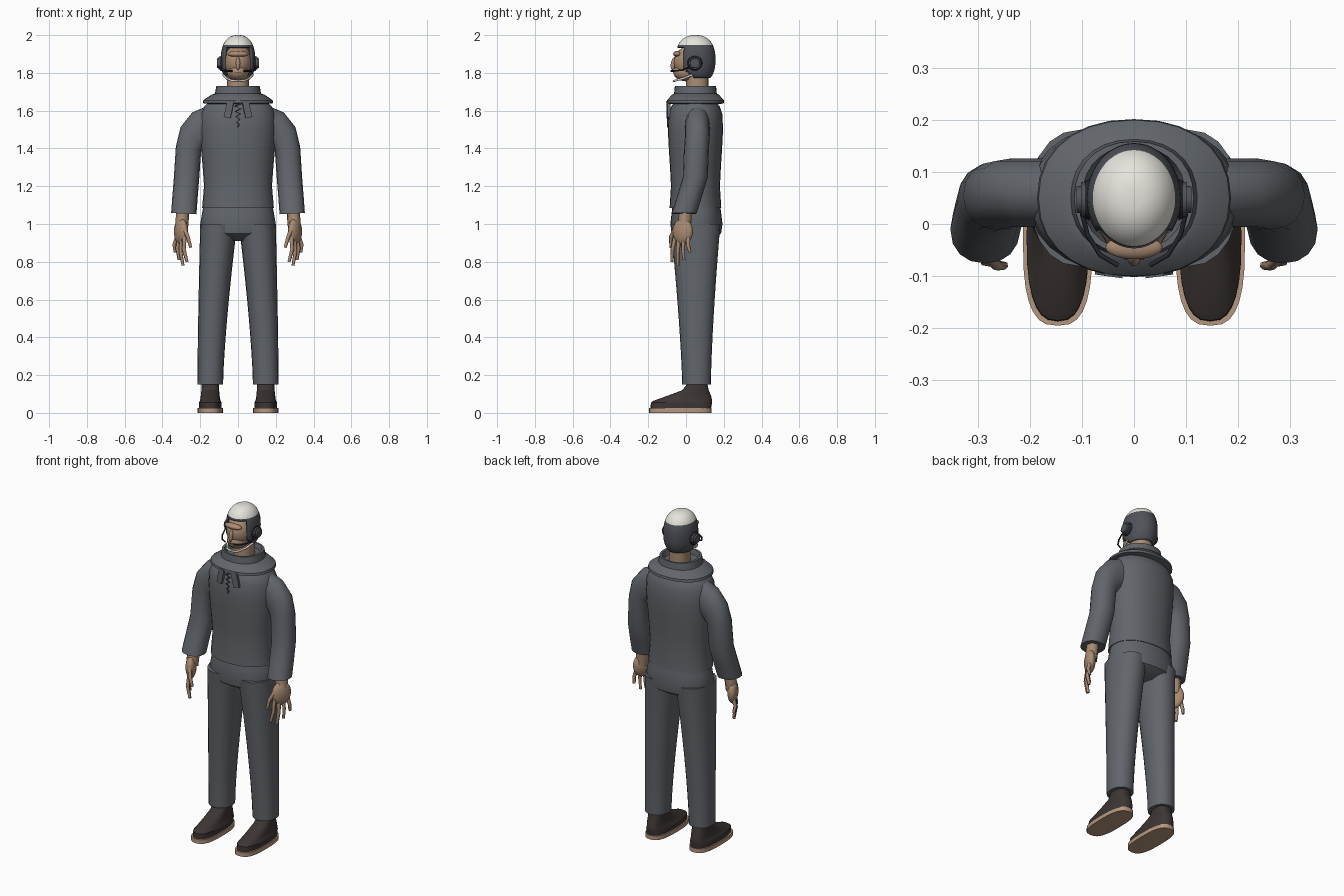
import bpy, bmesh
from math import sin, cos, radians, pi, copysign
from mathutils import Vector, Euler, Matrix

default_cube = bpy.data.objects.get("Cube")
if default_cube:
    bpy.data.objects.remove(default_cube, do_unlink=True)


def material(name, red, green, blue):
    mat = bpy.data.materials.new(name)
    mat.use_nodes = True
    colour = (red, green, blue, 1)
    mat.diffuse_color = colour
    mat.node_tree.nodes["Principled BSDF"].inputs["Base Color"].default_value = colour
    return mat


suit_grey = material("suit grey", .12, .13, .145)
helmet_grey = material("helmet grey", .08, .085, .1)
dome_white = material("dome white", .78, .77, .71)
skin_tone = material("skin", .4, .26, .17)
sole_tan = material("sole tan", .46, .31, .21)
shoe_brown = material("shoe brown", .045, .036, .033)
headset_black = material("headset black", .02, .02, .03)


def finish(name, bm, *materials, angle=40):
    """Turn a bmesh into a smooth shaded object with sharp creases."""
    bmesh.ops.recalc_face_normals(bm, faces=bm.faces)
    mesh = bpy.data.meshes.new(name)
    bm.to_mesh(mesh)
    bm.free()
    for mat in materials:
        mesh.materials.append(mat)
    obj = bpy.data.objects.new(name, mesh)
    bpy.context.collection.objects.link(obj)
    bpy.ops.object.select_all(action='DESELECT')
    obj.select_set(True)
    bpy.context.view_layer.objects.active = obj
    bpy.ops.object.shade_smooth_by_angle(angle=radians(angle))
    return obj


def pair(obj):
    """Repeat a left part on the right side."""
    obj.modifiers.new("other side", 'MIRROR')


def ring(centre, half_width, half_depth, tilt=0):
    return Vector(centre), half_width, half_depth, tilt


def span(z, half_width, front, back, x=0):
    return ring((x, (front + back) / 2, z), half_width, (back - front) / 2)


def add_loops(bm, rings, sides, power):
    """Bridge superellipse rings into an open skin; returns loops and faces."""
    loops, faces = [], []
    for centre, half_width, half_depth, tilt in rings:
        turn = Euler((0, -radians(tilt), 0)).to_matrix()
        loop = []
        for i in range(sides):
            c, s = cos(2 * pi * i / sides), sin(2 * pi * i / sides)
            across = half_width * copysign(abs(c) ** (2 / power), c)
            along = half_depth * copysign(abs(s) ** (2 / power), s)
            loop.append(bm.verts.new(centre + turn @ Vector((across, along, 0))))
        loops.append(loop)
    for low, high in zip(loops, loops[1:]):
        for i in range(sides):
            faces.append(bm.faces.new((low[i - 1], low[i], high[i], high[i - 1])))
    return loops, faces


def loft(name, rings, mat, sides=28, power=2.2, angle=40):
    bm = bmesh.new()
    loops, faces = add_loops(bm, rings, sides, power)
    bm.faces.new(loops[0])
    bm.faces.new(loops[-1])
    return finish(name, bm, mat, angle=angle)


def shape(name, kind, centre, size, mat, turn=(0, 0, 0)):
    """A ball, block or drum with the given half sizes and turn in degrees."""
    bm = bmesh.new()
    if kind == "ball":
        bmesh.ops.create_uvsphere(bm, u_segments=24, v_segments=16, radius=1)
    elif kind == "block":
        bmesh.ops.create_cube(bm, size=2)
    else:
        bmesh.ops.create_cone(bm, segments=20, radius1=1, radius2=.9, depth=2, cap_ends=True)
    rotation = Euler([radians(a) for a in turn])
    bm.transform(Matrix.LocRotScale(Vector(centre), rotation, Vector(size)))
    return finish(name, bm, mat)


def tube(name, points, radius, mat, tip=1):
    """A round rod along points, tapering towards its tip."""
    curve = bpy.data.curves.new(name, 'CURVE')
    curve.dimensions = '3D'
    curve.bevel_depth = radius
    curve.bevel_resolution = 1
    curve.use_fill_caps = True
    spline = curve.splines.new('POLY')
    last = len(points) - 1
    spline.points.add(last)
    for i, (target, place) in enumerate(zip(spline.points, points)):
        target.co = (*place, 1)
        target.radius = 1 + (tip - 1) * i / last
    curve.materials.append(mat)
    rod = bpy.data.objects.new(name, curve)
    bpy.context.collection.objects.link(rod)
    bpy.ops.object.select_all(action='DESELECT')
    rod.select_set(True)
    bpy.context.view_layer.objects.active = rod
    bpy.ops.object.convert(target='MESH')
    return bpy.context.view_layer.objects.active


# Jacket and trouser seat: depth follows width
body_y = .05
jacket = [(1.085, .19), (1.2, .18), (1.3, .187), (1.4, .196), (1.5, .203),
          (1.58, .198), (1.62, .18), (1.66, .14)]
loft("jacket", [ring((0, body_y, z), w, .72 * w) for z, w in jacket], suit_grey)
seat = [(1.11, .18), (1.06, .19), (1, .2), (.95, .19), (.91, .1)]
loft("trouser_seat", [ring((0, body_y + .005, z), w, .69 * w) for z, w in seat], suit_grey)

# Cape and standing collar, hollow at the top
collar = [(1.635, .15), (1.64, .187), (1.655, .184), (1.685, .14), (1.69, .122),
          (1.73, .115), (1.73, .1), (1.7, .09)]
loft("collar", [ring((0, body_y, z), w, .6 * w + .04) for z, w in collar], suit_grey, angle=30)

# Trouser legs widen steadily from cuff to hip
legs = [ring((.147, body_y, .15), .05, .06)]
for i in range(11):
    t = i / 10
    flare = t ** 1.4
    legs.append(ring((.147 - .045 * flare, body_y + .006 * (1 - t), .15 + .85 * t),
                     .068 + .03 * flare, .076 + .056 * flare))
pair(loft("trouser_legs", legs, suit_grey, sides=20))

# Sleeves turn from the shoulder down to the cuff
arm = [(.15, .06, 1.52, 85), (.2, .06, 1.5, 65), (.24, .06, 1.46, 40), (.262, .055, 1.4, 8),
       (.272, .05, 1.25, 3), (.28, .02, 1.15, 3), (.287, -.01, 1.055, 3)]
sleeve = [ring((x, y, z), .067 + .04 * sin(radians(tilt)) ** 2, .066, tilt)
          for x, y, z, tilt in arm]
pair(loft("sleeves", sleeve, suit_grey, sides=16))

# Hands
pair(tube("wrists", [(.29, 0, 1.09), (.3, -.01, .97)], .036, skin_tone))
pair(shape("palms", "ball", (.302, -.017, .96), (.03, .058, .07), skin_tone, (0, 0, -27)))
fingers = [("index", .8), ("middle", .78), ("ring", .81), ("little", .85)]
for k, (label, tip_z) in enumerate(fingers):
    root = Vector((.284 + .013 * k, .023 * k - .058, .93))
    tip = Vector((.27 + .021 * k, .032 * k - .075, tip_z))
    knuckle = (root + tip) / 2 + Vector((.01, -.005, 0))
    pair(tube(label + "_fingers", [root, knuckle, tip], .0125, skin_tone, tip=.65))
pair(tube("thumbs", [(.29, -.05, .99), (.265, -.08, .93), (.25, -.08, .875)],
          .0125, skin_tone, tip=.65))

# Shoes
foot_x = .147
pair(loft("soles", [span(z, .067, -.196, .136, foot_x) for z in (0, .025)],
          sole_tan, power=2.8))
upper = [(.02, .06, -.188, .132), (.055, .06, -.186, .138), (.065, .054, -.17, .138),
         (.09, .05, -.1, .133), (.12, .047, -.02, .12), (.17, .046, .02, .11)]
pair(loft("shoe_uppers", [span(*level, foot_x) for level in upper],
          shoe_brown, power=2.6, angle=28))

# Head under the helmet
loft("neck", [span(z, .057, 0, .12) for z in (1.68, 1.84)], skin_tone, sides=16)
shape("face", "ball", (0, .04, 1.855), (.077, .105, .095), skin_tone)
shape("jaw", "ball", (0, .005, 1.805), (.058, .073, .05), skin_tone)
shape("brow", "ball", (0, -.045, 1.9), (.055, .023, .016), skin_tone)
shape("nose", "ball", (0, -.066, 1.85), (.012, .014, .035), skin_tone, (-12, 0, 0))
shape("mouth", "block", (0, -.066, 1.803), (.018, .003, .002), shoe_brown)

# Helmet: rounded shell with a white crown and the face opening removed
bm = bmesh.new()
shell_rings = []
for degrees in range(-48, 90, 6):
    height = sin(radians(degrees))
    girth = (1 - abs(height) ** 2.4) ** (1 / 2.4)
    shell_rings.append(ring((0, body_y, 1.87 + .13 * height), .091 * girth, .106 * girth))
loops, faces = add_loops(bm, shell_rings, 48, 2)
bm.faces.new(loops[-1]).material_index = 1
for face in faces:
    middle = face.calc_center_median()
    if middle.z > 1.946:
        face.material_index = 1
    elif middle.z < 1.935 and middle.y < max(-.012, 1.815 - middle.z):
        bm.faces.remove(face)
helmet = finish("helmet", bm, helmet_grey, dome_white)
thickness = helmet.modifiers.new("thickness", 'SOLIDIFY')
thickness.thickness = .012

# Ear cups, microphone booms and chin strap
for label, x, radius, mat in (("ear_cups", .085, .037, helmet_grey),
                              ("ear_seams", .09, .04, headset_black),
                              ("ear_caps", .102, .028, helmet_grey)):
    half = .004 if mat == headset_black else .009 if radius < .03 else .017
    pair(shape(label, "drum", (x, .047, 1.852), (radius, radius, half), mat, (0, 90, 0)))
pair(tube("mic_booms", [(.1, .02, 1.83), (.09, -.02, 1.815), (.065, -.06, 1.81), (.03, -.08, 1.81)],
          .0045, headset_black))
pair(tube("chin_straps", [(.078, .035, 1.79), (.06, -.015, 1.77), (.035, -.055, 1.76), (0, -.065, 1.757)],
          .006, dome_white))

# Neck flaps and zigzag lacing on the chest
pair(shape("neck_flaps", "block", (.048, -.093, 1.607), (.018, .008, .045), suit_grey, (0, -12, 8)))
lace = [((-1) ** i * .017 * (1 - i / 12), -.097, 1.638 - .014 * i) for i in range(10)]
tube("lacing", lace, .004, helmet_grey)
